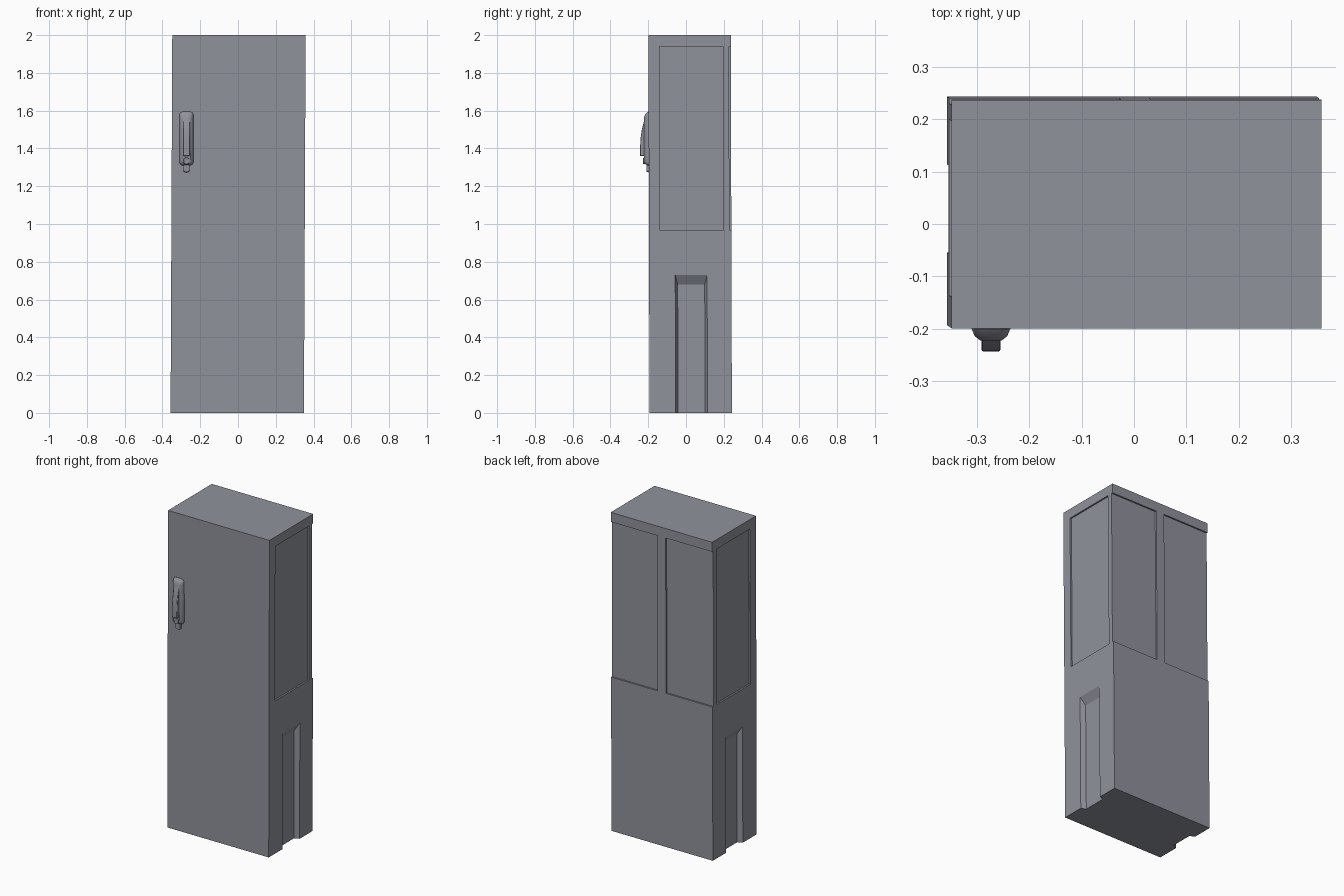
import bpy, bmesh, math

if "Cube" in bpy.data.objects:
    bpy.data.objects.remove(bpy.data.objects["Cube"])

grey = bpy.data.materials.new("locker grey")
grey.diffuse_color = (0.28, 0.288, 0.33, 1)
grey.use_nodes = True
grey.node_tree.nodes["Principled BSDF"].inputs["Base Color"].default_value = grey.diffuse_color


def make(name, bm):
    bmesh.ops.recalc_face_normals(bm, faces=bm.faces)
    me = bpy.data.meshes.new(name)
    bm.to_mesh(me)
    bm.free()
    ob = bpy.data.objects.new(name, me)
    bpy.context.collection.objects.link(ob)
    me.materials.append(grey)
    return ob


def loft(name, rings):
    """Closed solid through rings with equal point counts."""
    bm = bmesh.new()
    rows = [[bm.verts.new(p) for p in r] for r in rings]
    n = len(rows[0])
    for a, b in zip(rows, rows[1:]):
        for i in range(n):
            bm.faces.new((a[i], a[(i + 1) % n], b[(i + 1) % n], b[i]))
    bm.faces.new(rows[0])
    bm.faces.new(rows[-1])
    return make(name, bm)


def box(name, x0, x1, y0, y1, z0, z1):
    return loft(name, [[(x0, y0, z), (x1, y0, z), (x1, y1, z), (x0, y1, z)] for z in (z0, z1)])


HX, YF, YB = 0.353, -0.196, 0.24
D = 0.01

# Locker body
body = box("locker_body", -HX, HX, YF, YB, 0, 2)

# Cutters: side panels, back panels and lower side channels
cutters = []
for s in (-1, 1):
    xs = sorted((s * (HX - D), s * (HX + 0.05)))
    cutters.append(box("side_panel_cut", *xs, -0.137, 0.199, 0.965, 1.94))
    xs = sorted((s * 0.029, s * (HX + 0.05)))
    cutters.append(box("back_panel_cut", *xs, YB - D, YB + 0.05, 0.965, 1.94))
    # channel flares outward on both walls and on its top
    depth = 0.03
    rings = []
    for t in (0, 2):
        x = s * (HX - depth + depth * t)
        y0, y1, top = -0.045 - 0.013 * t, 0.098 + 0.013 * t, 0.68 + 0.05 * t
        rings.append([(x, y0, -0.1), (x, y1, -0.1), (x, y1, top), (x, y0, top)])
    cutters.append(loft("side_channel_cut", rings))

bpy.context.view_layer.objects.active = body
for c in cutters:
    m = body.modifiers.new("cut", 'BOOLEAN')
    m.operation, m.solver, m.object = 'DIFFERENCE', 'EXACT', c
    bpy.ops.object.modifier_apply(modifier=m.name)
    bpy.data.objects.remove(c, do_unlink=True)

# Slight lean of the whole body
for v in body.data.vertices:
    z = v.co.z
    v.co.x += -0.004 + 0.0045 * z
    v.co.y += 0.003 - 0.003 * z

# Handle plate: rounded outline stepped in towards the front
HXC, Z0, Z1 = -0.273, 1.31, 1.595


def outline(half, z0, z1, r, y):
    pts = []
    for cx, cz, a0 in ((1, z1 - r, 0), (-1, z1 - r, 90), (-1, z0 + r, 180), (1, z0 + r, 270)):
        for k in range(5):
            a = math.radians(a0 + k * 22.5)
            pts.append((HXC + cx * (half - r) + r * math.cos(a), y, cz + r * math.sin(a)))
    return pts


plate = loft("handle_plate", [
    outline(0.037, Z0, Z1, 0.020, -0.185),
    outline(0.037, Z0, Z1, 0.020, -0.200),
    outline(0.031, Z0 + 0.005, Z1 - 0.012, 0.018, -0.214),
    outline(0.021, Z0 + 0.015, Z1 - 0.028, 0.015, -0.222)])

# Handle lever: side profile given thickness along x
profile = [(-0.195, 1.585), (-0.212, 1.573), (-0.224, 1.54), (-0.234, 1.50),
           (-0.241, 1.45), (-0.243, 1.40), (-0.243, 1.36), (-0.195, 1.36)]
lever = loft("handle_lever", [[(HXC + s * 0.018, y, z) for y, z in profile] for s in (-1, 1)])
bev = lever.modifiers.new("soft edges", 'BEVEL')
bev.width, bev.segments = 0.003, 2

# Latch below the lever and the small tip under the plate
latch = loft("handle_latch", [outline(0.018, 1.315, 1.355, 0.010, -0.20),
                              outline(0.014, 1.318, 1.350, 0.010, -0.228)])
tip = loft("handle_tip", [outline(0.018, 1.272, 1.33, 0.012, -0.185),
                          outline(0.015, 1.276, 1.33, 0.010, -0.210)])

for ob in (plate, lever, latch, tip):
    bpy.ops.object.select_all(action='DESELECT')
    ob.select_set(True)
    bpy.context.view_layer.objects.active = ob
    bpy.ops.object.shade_smooth_by_angle(angle=math.radians(35))
